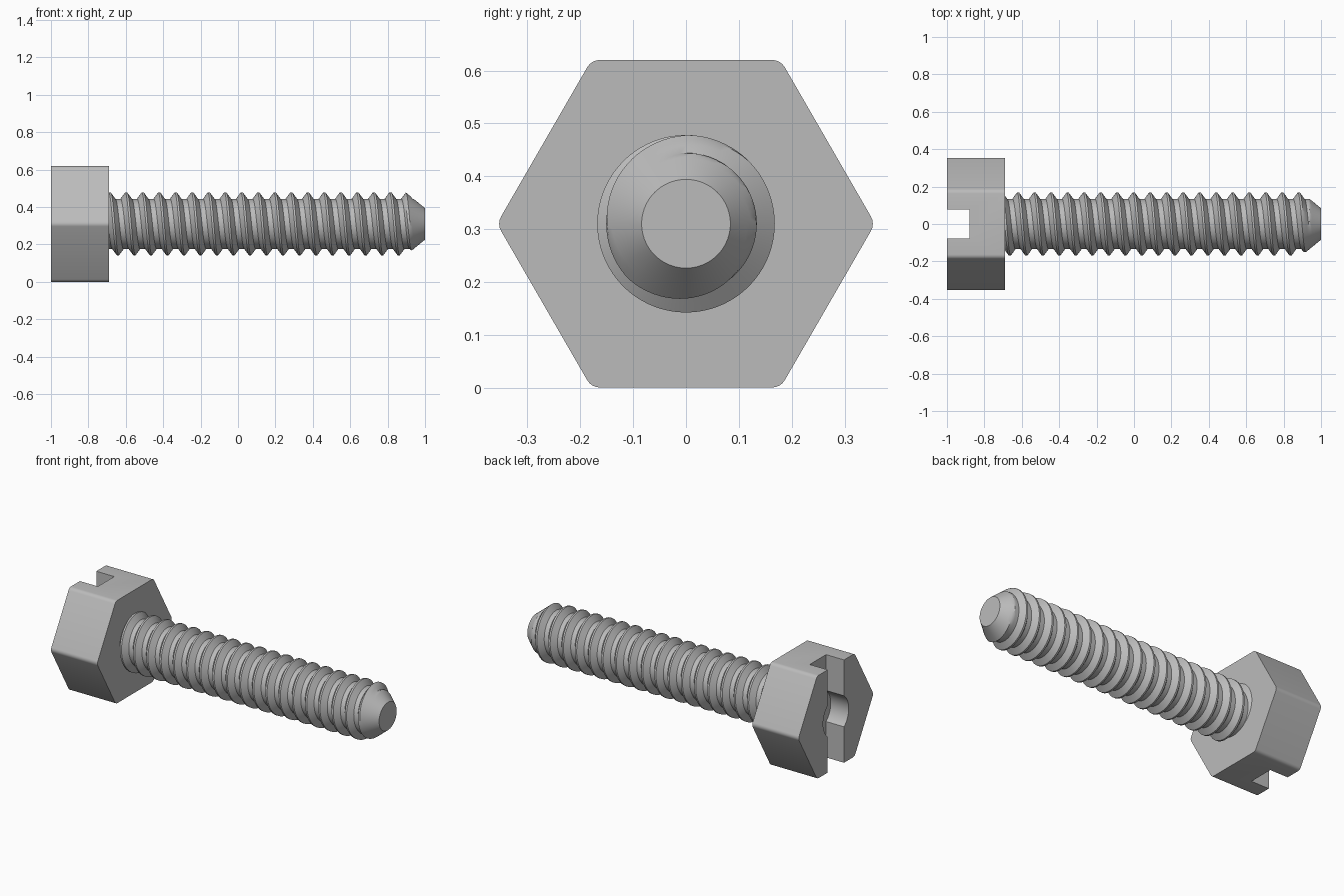
import bpy, bmesh
from math import sin, cos, pi, radians, floor

cube = bpy.data.objects.get("Cube")
if cube:
    bpy.data.objects.remove(cube, do_unlink=True)

AXIS_Z = 0.31            # height of the bolt's axis
HEAD_END, HEAD_BASE, TIP = -1.0, -0.69, 1.0
PITCH, CREST_R, ROOT_R, TIP_R = 0.0883, 0.168, 0.134, 0.084
CREST_X = 0.815          # a crest on the upper side
SEGMENTS = 72

steel = bpy.data.materials.new("grey steel")
steel.use_nodes = True
GREY = (0.5, 0.5, 0.5, 1)
steel.diffuse_color = GREY
steel.node_tree.nodes["Principled BSDF"].inputs["Base Color"].default_value = GREY


def add_object(name, bm):
    bmesh.ops.recalc_face_normals(bm, faces=bm.faces[:])
    mesh = bpy.data.meshes.new(name)
    bm.to_mesh(mesh)
    bm.free()
    mesh.materials.append(steel)
    obj = bpy.data.objects.new(name, mesh)
    bpy.context.collection.objects.link(obj)
    return obj


def activate(obj):
    bpy.ops.object.select_all(action='DESELECT')
    obj.select_set(True)
    bpy.context.view_layer.objects.active = obj


def cut(obj, cutter):
    cutter.hide_render = True
    activate(obj)
    mod = obj.modifiers.new("cut", 'BOOLEAN')
    mod.operation, mod.solver, mod.object = 'DIFFERENCE', 'EXACT', cutter
    bpy.ops.object.modifier_apply(modifier=mod.name)
    bpy.data.objects.remove(cutter, do_unlink=True)


# Hexagonal head: rounded outline extruded along x
bm = bmesh.new()
fillet = 0.028
outline = []
for corner in range(6):
    a = corner * pi / 3
    centre = (AXIS_Z - fillet) / cos(pi / 6)
    for step in range(-2, 3):
        b = a + step * pi / 24 * 2
        b = a + step * pi / 12
        outline.append(bm.verts.new((HEAD_END,
                                     centre * cos(a) + fillet * cos(b),
                                     AXIS_Z + centre * sin(a) + fillet * sin(b))))
face = bm.faces.new(outline)
side = bmesh.ops.extrude_face_region(bm, geom=[face])
moved = [v for v in side["geom"] if isinstance(v, bmesh.types.BMVert)]
bmesh.ops.translate(bm, vec=(HEAD_BASE - HEAD_END, 0, 0), verts=moved)
head = add_object("hex_head", bm)

# Driver slot and round recess in the head's end
bpy.ops.mesh.primitive_cube_add(size=1, location=(HEAD_END, 0, AXIS_Z))
slot = bpy.context.object
slot.scale = (0.24, 0.156, 1)
cut(head, slot)
bpy.ops.mesh.primitive_cylinder_add(vertices=48, radius=0.122, depth=0.24,
                                    location=(HEAD_END, 0, AXIS_Z),
                                    rotation=(0, pi / 2, 0))
cut(head, bpy.context.object)


# Threaded shank: thread profile swept along a right-handed helix
PROFILE = [-0.06, 0.06, 0.2, 0.34, 0.42, 0.5, 0.58, 0.66, 0.8]   # turn fractions


def thread_radius(t):
    d = abs(t - floor(t + 0.5))           # distance from the crest, in turns
    mix = min(max((d - 0.06) / 0.28, 0), 1)
    return CREST_R + (ROOT_R - CREST_R) * mix


bm = bmesh.new()
columns = []
turns = int((TIP - HEAD_BASE) / PITCH) + 5
for s in range(SEGMENTS + 1):
    angle = 2 * pi * s / SEGMENTS
    shift = CREST_X + PITCH * (s / SEGMENTS - 0.25)   # crest position at this angle
    column = []
    for k in range(turns):
        for p in PROFILE:
            t = k - turns + 5 + p
            x = min(max(shift + t * PITCH, HEAD_BASE - 0.01), TIP)
            r = min(thread_radius((x - shift) / PITCH), TIP_R + (TIP - x) * 0.82)
            column.append(bm.verts.new((x, r * cos(angle), AXIS_Z + r * sin(angle))))
    columns.append(column)
for a, b in zip(columns, columns[1:]):
    for i in range(len(a) - 1):
        bm.faces.new((a[i], a[i + 1], b[i + 1], b[i]))
bmesh.ops.remove_doubles(bm, verts=bm.verts[:], dist=0.0002)
bmesh.ops.holes_fill(bm, edges=[e for e in bm.edges if e.is_boundary], sides=0)
shank = add_object("threaded_shank", bm)

for obj in (head, shank):
    activate(obj)
    bpy.ops.object.shade_smooth_by_angle(angle=radians(28))
